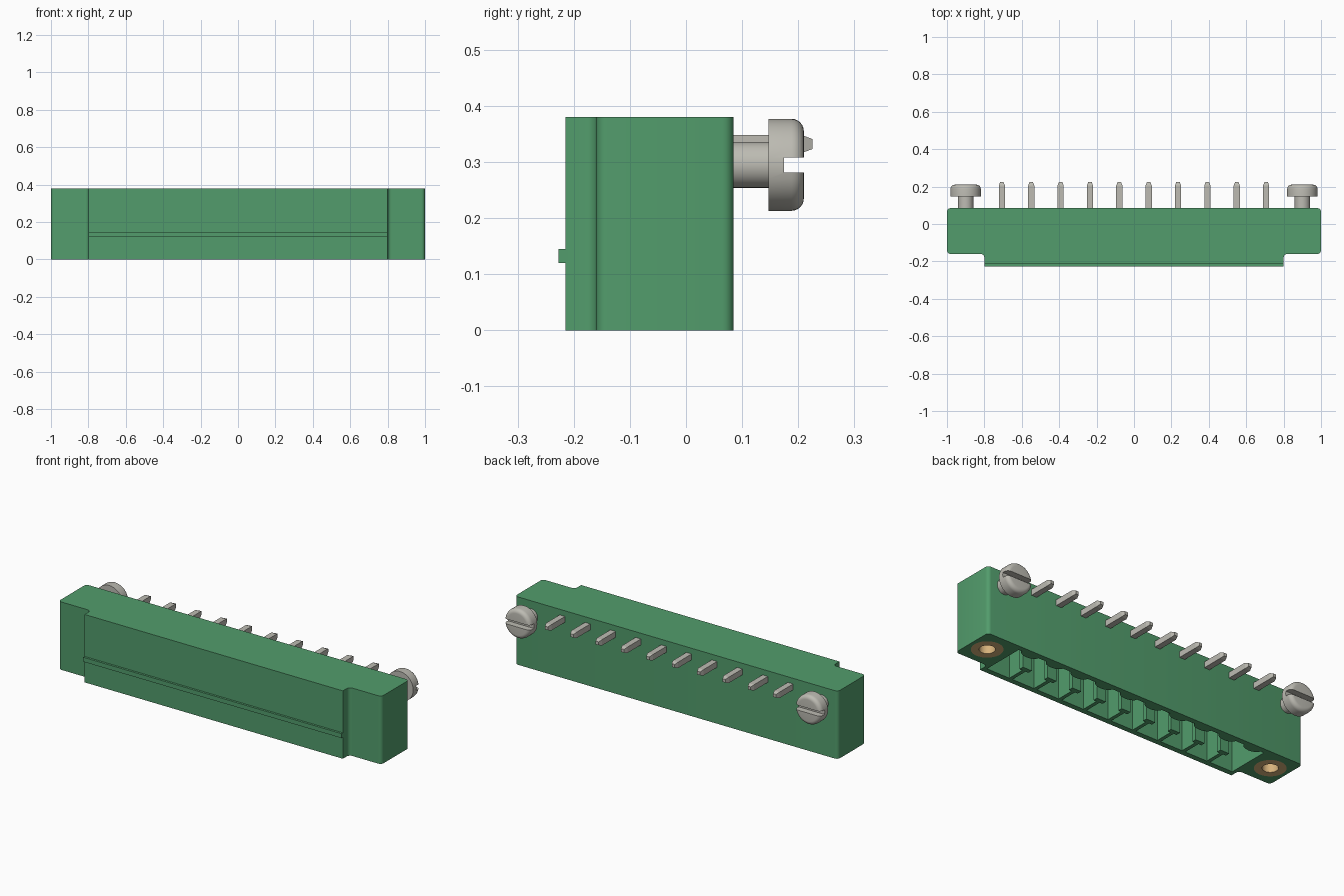
import bpy, bmesh, math
from mathutils import Matrix

if "Cube" in bpy.data.objects:
    bpy.data.objects.remove(bpy.data.objects["Cube"])


def material(name, rgb):
    m = bpy.data.materials.new(name)
    m.use_nodes = True
    m.diffuse_color = (*rgb, 1)
    bsdf = m.node_tree.nodes["Principled BSDF"]
    bsdf.inputs["Base Color"].default_value = (*rgb, 1)
    bsdf.inputs["Roughness"].default_value = 0.6
    return m


green = material("green plastic", (0.085, 0.335, 0.15))
metal = material("pale metal", (0.51, 0.50, 0.45))
brass = material("brass", (0.68, 0.45, 0.20))


def finish(name, bm, mat):
    bmesh.ops.recalc_face_normals(bm, faces=bm.faces)
    mesh = bpy.data.meshes.new(name)
    bm.to_mesh(mesh)
    bm.free()
    mesh.materials.append(mat)
    ob = bpy.data.objects.new(name, mesh)
    bpy.context.collection.objects.link(ob)
    return ob


def activate(ob):
    bpy.ops.object.select_all(action='DESELECT')
    ob.select_set(True)
    bpy.context.view_layer.objects.active = ob


def smooth(ob):
    activate(ob)
    bpy.ops.object.shade_smooth_by_angle(angle=math.radians(35))


def prism(name, outline, z0, z1, mat, rounded=None, radius=0.02):
    """Extrude an xy outline; round the upright edges chosen by a rule."""
    bm = bmesh.new()
    face = bm.faces.new([bm.verts.new((x, y, z0)) for x, y in outline])
    top = bmesh.ops.extrude_face_region(bm, geom=[face])["geom"]
    verts = [v for v in top if isinstance(v, bmesh.types.BMVert)]
    bmesh.ops.translate(bm, vec=(0, 0, z1 - z0), verts=verts)
    if rounded:
        edges = [e for e in bm.edges
                 if e.verts[0].co.z != e.verts[1].co.z and rounded(e.verts[0].co)]
        bmesh.ops.bevel(bm, geom=edges, offset=radius, segments=5,
                        profile=0.5, affect='EDGES')
    return finish(name, bm, mat)


def box(name, x, y, z, mat):
    return prism(name, [(x[0], y[0]), (x[1], y[0]), (x[1], y[1]), (x[0], y[1])],
                 z[0], z[1], mat)


def lathe(name, profile, mat, place, closed=False, steps=40):
    """Spin (radius, height) points about z, then place the result."""
    bm = bmesh.new()
    verts = [bm.verts.new((r, 0, h)) for r, h in profile]
    pairs = list(zip(verts, verts[1:] + verts[:1])) if closed else list(zip(verts, verts[1:]))
    edges = [bm.edges.new(p) for p in pairs]
    bmesh.ops.spin(bm, geom=verts + edges, cent=(0, 0, 0), axis=(0, 0, 1),
                   angle=math.tau, steps=steps)
    bmesh.ops.remove_doubles(bm, verts=bm.verts, dist=1e-5)
    bm.transform(place)
    return finish(name, bm, mat)


def cut(ob, cutter):
    mod = ob.modifiers.new("cut", 'BOOLEAN')
    mod.operation, mod.solver, mod.object = 'DIFFERENCE', 'EXACT', cutter
    activate(ob)
    bpy.ops.object.modifier_apply(modifier=mod.name)
    bpy.data.objects.remove(cutter)


PITCH, POLES = 0.157, 10
poles = [(i - (POLES - 1) / 2) * PITCH for i in range(POLES)]
HEIGHT, BACK, FRONT, EAR = 0.38, 0.085, -0.215, -0.16
SCREW_X, INSERT_Y = 0.9, -0.04

# Housing: wide block with a raised front and rounded upright corners
half = [(0.8, FRONT), (0.8, EAR), (1, EAR), (1, BACK)]
housing = prism("housing", half + [(-x, y) for x, y in reversed(half)], 0, HEIGHT,
                green, rounded=lambda co: co.y > FRONT + 0.01)

# Socket opening: scalloped back wall and T-shaped ribs between the poles
wall_front, wall_back, end = -0.185, 0.055, 0.78
outline = [(-end, wall_front)]
for x in poles[:-1]:
    r = x + PITCH / 2
    outline += [(r - 0.01, wall_front), (r - 0.01, -0.085), (r - 0.028, -0.085),
                (r - 0.028, -0.06), (r + 0.028, -0.06), (r + 0.028, -0.085),
                (r + 0.01, -0.085), (r + 0.01, wall_front)]
outline += [(end, wall_front), (end, wall_back)]
for x in reversed(poles):
    for k in range(9):
        a = math.pi * k / 8
        outline.append((x + 0.052 * math.cos(a), wall_back - 0.03 * math.sin(a)))
outline.append((-end, wall_back))
cut(housing, prism("socket_cutter", outline, -0.05, 0.32, green))

# Threaded inserts in the ears and the slotted screws behind them
for side, label in ((1, "left"), (-1, "right")):
    spot = Matrix.Translation((side * SCREW_X, INSERT_Y, 0))
    cut(housing, lathe("insert_cutter", [(0, -0.05), (0.08, -0.05), (0.08, 0.2), (0, 0.2)],
                       green, spot))
    smooth(lathe(label + "_insert", [(0, 0.18), (0.04, 0.18), (0.04, 0), (0.08, 0),
                                     (0.08, 0.2), (0, 0.2)], brass, spot))

    rim = [(0.06 + 0.022 * math.cos(a), 0.103 + 0.022 * math.sin(a))
           for a in (math.pi / 2 * k / 6 for k in range(7))]
    place = Matrix.Translation((side * SCREW_X, BACK, 0.295)) @ Matrix.Rotation(-math.pi / 2, 4, 'X')
    screw = lathe(label + "_screw", [(0, -0.01), (0.041, -0.01), (0.041, 0.062), (0.082, 0.062)]
                  + rim + [(0, 0.125)], metal, place)
    x = side * SCREW_X
    cut(screw, box("slot_cutter", (x - 0.1, x + 0.1), (0.175, 0.25), (0.281, 0.308), metal))
    smooth(screw)
smooth(housing)

# Raised strip across the front
box("front_strip", (-0.8, 0.8), (-0.227, FRONT + 0.005), (0.12, 0.145), green)

# Angled pins: tapered solder tail at the back, contact blade in the socket
for i, x in enumerate(poles, 1):
    bm = bmesh.new()
    rings = []
    for y, w in ((-0.05, 0.0165), (0.205, 0.0165), (0.225, 0.009)):
        rings.append([bm.verts.new((x + sx * w, y, 0.332 + sz * w))
                      for sx, sz in ((-1, -1), (1, -1), (1, 1), (-1, 1))])
    for a, b in zip(rings, rings[1:]):
        for k in range(4):
            bm.faces.new((a[k], a[k - 1], b[k - 1], b[k]))
    bm.faces.new(rings[0])
    bm.faces.new(rings[-1])
    finish(f"pin_tail_{i}", bm, metal)
    box(f"pin_contact_{i}", (x - 0.0165, x + 0.0165), (-0.05, -0.017), (0.1, 0.335), metal)
